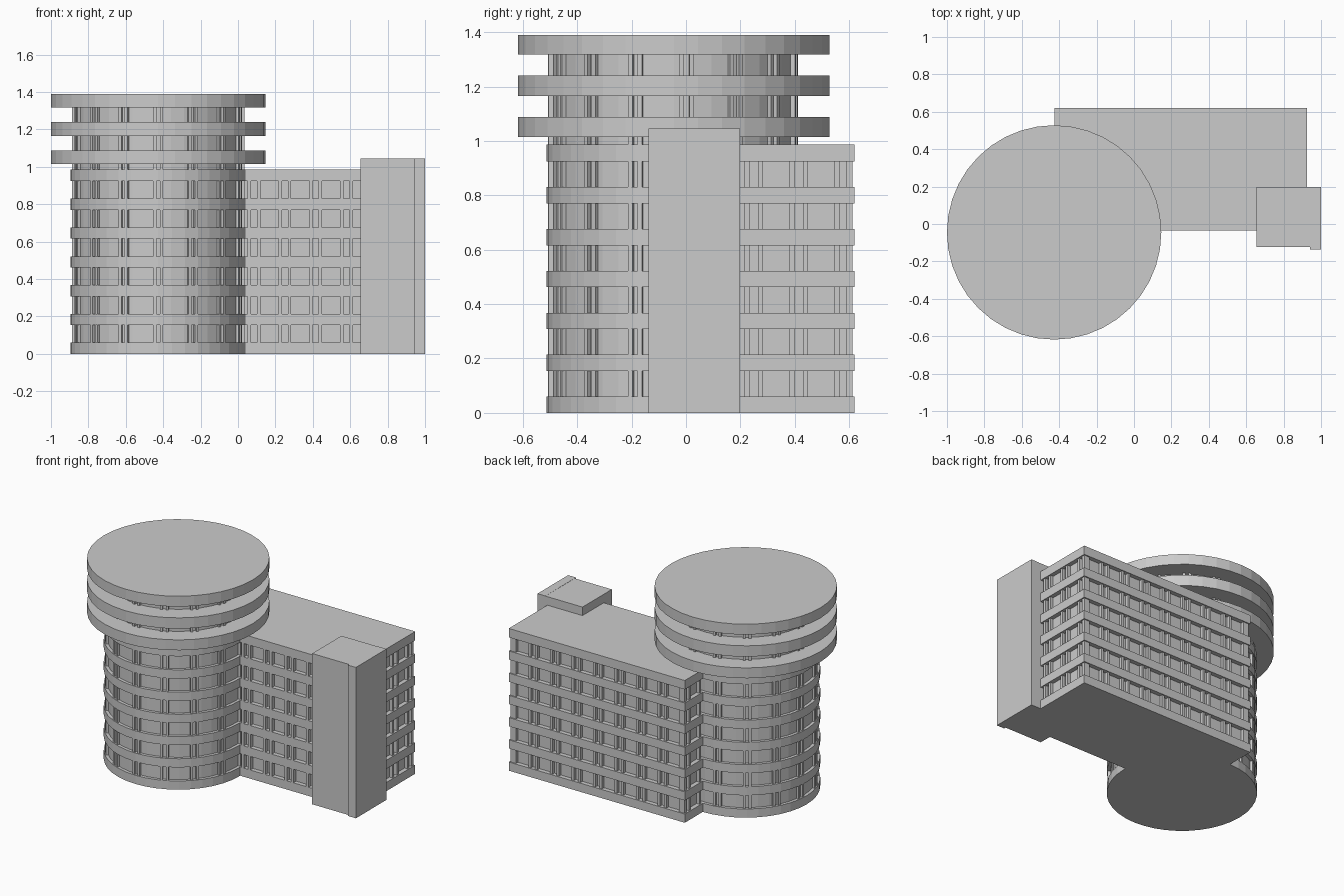
import bpy, bmesh, math
from mathutils import Matrix, Vector

if "Cube" in bpy.data.objects:
    bpy.data.objects.remove(bpy.data.objects["Cube"])

concrete = bpy.data.materials.new("light grey")
concrete.diffuse_color = (0.6, 0.6, 0.6, 1)
concrete.use_nodes = True
concrete.node_tree.nodes["Principled BSDF"].inputs["Base Color"].default_value = concrete.diffuse_color


def add_box(bm, x0, x1, y0, y1, z0, z1):
    m = Matrix.Translation(((x0 + x1) / 2, (y0 + y1) / 2, (z0 + z1) / 2))
    m = m @ Matrix.Diagonal((x1 - x0, y1 - y0, z1 - z0, 1))
    bmesh.ops.create_cube(bm, size=1, matrix=m)


def add_disc(bm, r, z0, z1, sides=40):
    m = Matrix.Translation((CX, CY, (z0 + z1) / 2))
    bmesh.ops.create_cone(bm, cap_ends=True, segments=sides, radius1=r,
                          radius2=r, depth=z1 - z0, matrix=m)


def finish(bm, name):
    me = bpy.data.meshes.new(name)
    bm.to_mesh(me)
    bm.free()
    me.materials.append(concrete)
    ob = bpy.data.objects.new(name, me)
    bpy.context.collection.objects.link(ob)
    return ob


CX, CY = -0.427, -0.045          # centre of the round tower
R_SLAB, R_TOP = 0.468, 0.573
PITCH, SLAB = 0.154, 0.06
X0, X1, Y0, Y1 = -0.425, 0.925, -0.035, 0.62   # wing footprint
ROOF = 0.986
levels = [(i * PITCH, i * PITCH + SLAB) for i in range(7)]
levels[-1] = (levels[-1][0], ROOF)
top_levels = [(1.015, 1.087), (1.165, 1.24), (1.318, 1.39)]

# round tower: floor bands
bm = bmesh.new()
for a, b in levels:
    add_disc(bm, R_SLAB, a, b)
finish(bm, "round_tower_bands")

# three wide overhanging top discs
bm = bmesh.new()
for a, b in top_levels:
    add_disc(bm, R_TOP, a, b)
finish(bm, "round_tower_top_discs")

# recessed window wall of the round tower
bm = bmesh.new()
add_disc(bm, 0.447, 0.01, 1.35)
finish(bm, "round_tower_window_wall")

# paired piers around the round tower
bm = bmesh.new()
for k in range(15):
    for off in (-2.3, 2.3):
        ang = math.radians(-90 + 24 * k + off)
        m = (Matrix.Translation((CX, CY, 0)) @ Matrix.Rotation(ang, 4, 'Z')
             @ Matrix.Translation((0.445, 0, 0.68))
             @ Matrix.Diagonal((0.034, 0.017, 1.32, 1)))
        bmesh.ops.create_cube(bm, size=1, matrix=m)
finish(bm, "round_tower_piers")

# wing: floor bands
bm = bmesh.new()
for a, b in levels:
    add_box(bm, X0, X1, Y0, Y1, a, b)
finish(bm, "wing_bands")

# wing: recessed window wall
bm = bmesh.new()
add_box(bm, X0 + 0.03, X1 - 0.03, Y0 + 0.03, Y1 - 0.03, 0.01, ROOF - 0.01)
finish(bm, "wing_window_wall")

# wing: paired piers, flush on the front, set back on the other sides
bm = bmesh.new()
W, Z0, Z1, IN = 0.009, 0.02, ROOF - 0.02, 0.008
for k in range(-4, 5):
    for off in (-0.025, 0.025):
        x = 0.25 + 0.165 * k + off
        if X0 + 0.02 < x < X1 - 0.02:
            add_box(bm, x - W, x + W, Y1 - 0.04, Y1 - IN, Z0, Z1)
            if x > -0.05:
                add_box(bm, x - W, x + W, Y0, Y0 + 0.04, Z0, Z1)
for k in range(-1, 3):
    for off in (-0.025, 0.025):
        y = 0.25 + 0.165 * k + off
        if y < Y1 - 0.02:
            add_box(bm, X1 - 0.04, X1 - IN, y - W, y + W, Z0, Z1)
            add_box(bm, X0 + IN, X0 + 0.04, y - W, y + W, Z0, Z1)
for xa, xb in ((X0 + IN, X0 + 0.03), (X1 - 0.03, X1 - IN)):
    add_box(bm, xa, xb, Y1 - 0.03, Y1 - IN, Z0, Z1)
finish(bm, "wing_piers")

# plain stair tower with a slightly wider outer wall
bm = bmesh.new()
add_box(bm, 0.655, 0.945, -0.123, 0.198, 0, 1.045)
finish(bm, "stair_tower")
bm = bmesh.new()
add_box(bm, 0.94, 1.0, -0.137, 0.198, 0, 1.046)
finish(bm, "stair_tower_outer_wall")
